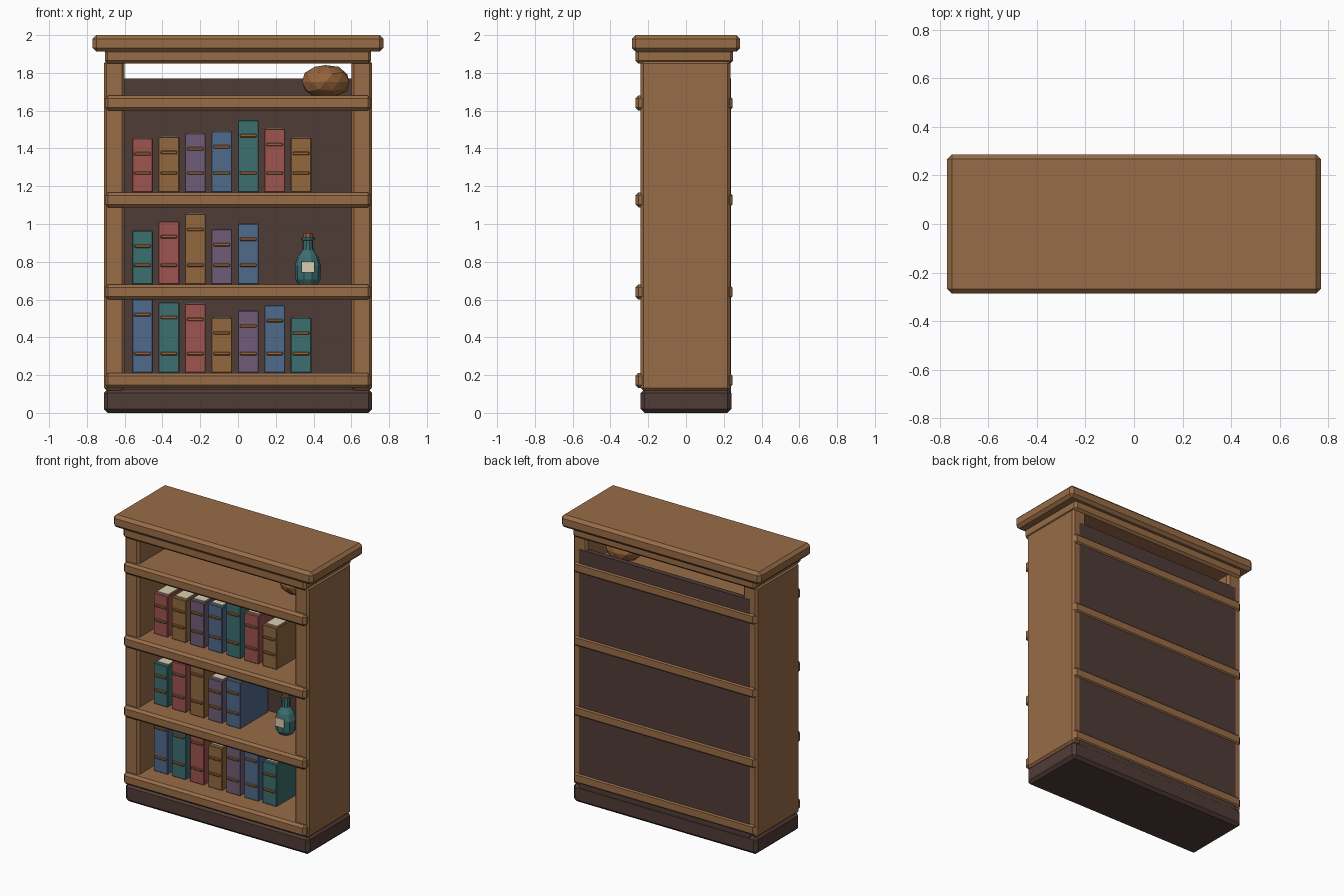
import bpy, bmesh, math, random
from mathutils import Vector

if "Cube" in bpy.data.objects:
    bpy.data.objects.remove(bpy.data.objects["Cube"])

random.seed(4)


def lin(c):
    c /= 255
    return c / 12.92 if c <= 0.04045 else ((c + 0.055) / 1.055) ** 2.4


def mat(name, r, g, b):
    m = bpy.data.materials.new(name)
    m.diffuse_color = (lin(r), lin(g), lin(b), 1)
    m.use_nodes = True
    m.node_tree.nodes["Principled BSDF"].inputs["Base Color"].default_value = m.diffuse_color
    return m


WOOD = mat("wood", 152, 108, 71)
DARK = mat("dark_wood", 80, 60, 55)
RED = mat("red_cloth", 158, 84, 80)
OCHRE = mat("ochre_cloth", 146, 105, 62)
PURPLE = mat("purple_cloth", 112, 92, 120)
BLUE = mat("blue_cloth", 80, 106, 138)
TEAL = mat("teal", 60, 110, 112)
CREAM = mat("cream_paper", 218, 206, 178)
BAND = mat("bronze_band", 150, 100, 58)


def finish(bm, name, m):
    me = bpy.data.meshes.new(name)
    bmesh.ops.recalc_face_normals(bm, faces=bm.faces)
    bm.to_mesh(me)
    bm.free()
    me.materials.append(m)
    ob = bpy.data.objects.new(name, me)
    bpy.context.collection.objects.link(ob)
    return ob


def box(name, x, y, z, m, bevel=0.0):
    """Box from (min, max) ranges, with chamfered edges."""
    bm = bmesh.new()
    bmesh.ops.create_cube(bm, size=1)
    for v in bm.verts:
        v.co = Vector([(r[0] + r[1]) / 2 + c * (r[1] - r[0]) for c, r in zip(v.co, (x, y, z))])
    if bevel:
        bmesh.ops.bevel(bm, geom=bm.edges[:], offset=bevel, segments=1, affect='EDGES')
    return finish(bm, name, m)


def lathe(name, profile, centre, m, sides=10):
    """Turned solid from (radius, z) points."""
    bm = bmesh.new()
    rings = []
    for r, z in profile:
        rings.append([bm.verts.new((centre[0] + r * math.sin(2 * math.pi * (i + 0.5) / sides),
                                    centre[1] - r * math.cos(2 * math.pi * (i + 0.5) / sides), z))
                      for i in range(sides)])
    for a, b in zip(rings, rings[1:]):
        for i in range(sides):
            j = (i + 1) % sides
            bm.faces.new((a[i], a[j], b[j], b[i]))
    bm.faces.new(rings[0])
    bm.faces.new(rings[-1])
    return finish(bm, name, m)


# Carcass
box("plinth", (-0.71, 0.71), (-0.24, 0.24), (0, 0.125), DARK, 0.02)
for side, s in (("left", -1), ("right", 1)):
    box(side + "_side_panel", sorted((s * 0.60, s * 0.71)), (-0.24, 0.235), (0.118, 1.865), WOOD, 0.015)
box("back_panel", (-0.66, 0.66), (0.20, 0.238), (0.10, 1.77), DARK)
box("cornice", (-0.705, 0.705), (-0.267, 0.25), (1.85, 1.925), WOOD, 0.015)
box("top_slab", (-0.77, 0.77), (-0.287, 0.287), (1.912, 2.0), WOOD, 0.02)

# Shelves
SHELF_TOPS = (0.212, 0.68, 1.168, 1.68)
for i, t in enumerate(SHELF_TOPS):
    box(f"shelf_{i + 1}", (-0.703, 0.703), (-0.268, 0.246), (t - 0.08, t), WOOD, 0.016)


# Books: cover, page block showing at the top, two raised spine bands
def book(name, cx, base, h, m):
    top = base + h
    box(name + "_cover", (cx - 0.055, cx + 0.055), (-0.13, 0.18), (base, top), m, 0.004)
    box(name + "_pages", (cx - 0.042, cx + 0.042), (-0.105, 0.183), (base + 0.01, top + 0.004), CREAM)
    for n, z in (("lower", base + 0.102), ("upper", top - 0.082)):
        box(f"{name}_{n}_band", (cx - 0.044, cx + 0.044), (-0.138, -0.12), (z - 0.009, z + 0.009), BAND, 0.004)


ROWS = (
    ((0.39, BLUE), (0.375, TEAL), (0.365, RED), (0.293, OCHRE), (0.33, PURPLE), (0.358, BLUE), (0.293, TEAL)),
    ((0.285, TEAL), (0.335, RED), (0.373, OCHRE), (0.293, PURPLE), (0.322, BLUE)),
    ((0.285, RED), (0.293, OCHRE), (0.312, PURPLE), (0.322, BLUE), (0.382, TEAL), (0.335, RED), (0.288, OCHRE)),
)
for r, row in enumerate(ROWS):
    for i, (h, m) in enumerate(row):
        book(f"book_{r + 1}_{i + 1}", -0.506 + 0.14 * i, SHELF_TOPS[r], h, m)

# Bottle with cork and label
C = (0.37, 0.0)
lathe("bottle", [(0.05, 0.68), (0.066, 0.705), (0.069, 0.78), (0.055, 0.825), (0.029, 0.862),
                 (0.027, 0.912), (0.034, 0.916), (0.034, 0.93)], C, TEAL)
lathe("bottle_cork", [(0.024, 0.91), (0.027, 0.952)], C, BAND, 8)
box("bottle_label", (C[0] - 0.034, C[0] + 0.034), (-0.073, -0.064), (0.742, 0.802), CREAM)

# Faceted stone on the top shelf, flattened underneath
bm = bmesh.new()
bmesh.ops.create_icosphere(bm, subdivisions=2, radius=1)
for v in bm.verts:
    k = random.uniform(0.94, 1.04)
    v.co = Vector((0.463 + v.co.x * 0.13 * k, 0.01 + v.co.y * 0.12 * k,
                   max(1.678, 1.752 + v.co.z * 0.092 * k)))
finish(bm, "stone", BAND)
